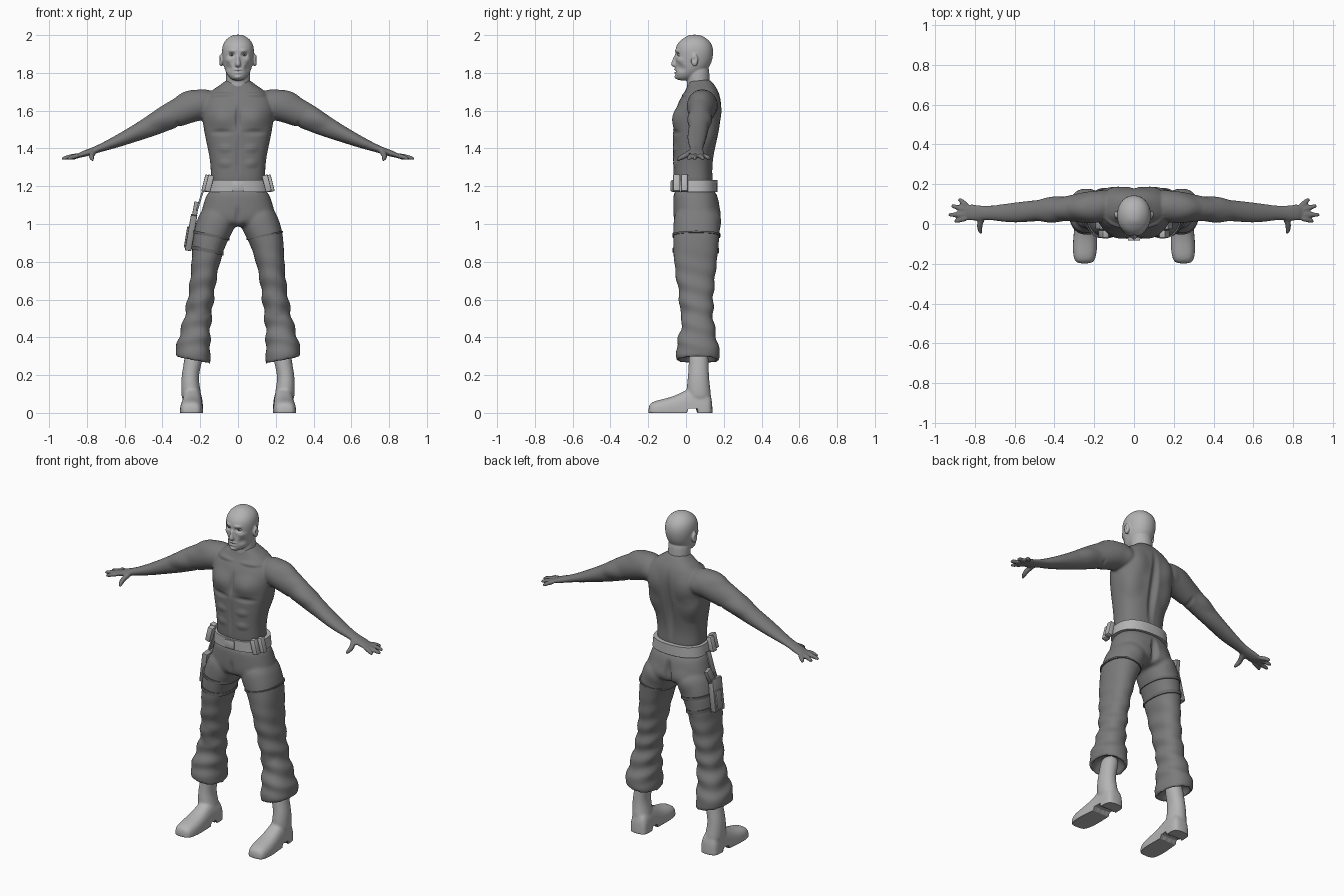
import bpy, bmesh, math
from mathutils import Vector, Matrix

cube = bpy.data.objects.get("Cube")
if cube:
    bpy.data.objects.remove(cube, do_unlink=True)

X, Y, Z = Vector((1, 0, 0)), Vector((0, 1, 0)), Vector((0, 0, 1))


def material(name, value):
    mat = bpy.data.materials.new(name)
    mat.use_nodes = True
    colour = (value, value, value, 1)
    mat.diffuse_color = colour
    shader = next(n for n in mat.node_tree.nodes if n.type == "BSDF_PRINCIPLED")
    shader.inputs["Base Color"].default_value = colour
    return mat


body_grey = material("body grey", 0.19)
trouser_grey = material("trouser grey", 0.2)
strap_grey = material("strap dark grey", 0.14)
gear_grey = material("gear grey", 0.3)
head_grey = material("head light grey", 0.45)
belt_grey = material("belt light grey", 0.46)
boot_grey = material("boot light grey", 0.46)
pupil_grey = material("pupil dark grey", 0.04)


def loft(bm, rings, u=X, v=Y, power=0.9, sides=20):
    """Skin closed rings given as (centre, radius along u, radius along v)."""
    def soft(t):
        return math.copysign(abs(t) ** power, t)
    loops = []
    for centre, a, b in rings:
        loop = []
        for i in range(sides):
            t = math.tau * i / sides
            loop.append(bm.verts.new(Vector(centre) + u * a * soft(math.cos(t)) + v * b * soft(math.sin(t))))
        loops.append(loop)
    for low, high in zip(loops, loops[1:]):
        for i in range(sides):
            j = (i + 1) % sides
            bm.faces.new((low[i], low[j], high[j], high[i]))
    bm.faces.new(loops[0])
    bm.faces.new(loops[-1])


def upright(rows, side=1):
    """Rows of (height, centre x, half width, front y, back y) as rings."""
    return [((side * x, (front + back) / 2, z), w, (back - front) / 2) for z, x, w, front, back in rows]


def tube(bm, points, radii):
    """Round limb through points, such as a finger."""
    points = [Vector(p) for p in points]
    along = (points[-1] - points[0]).normalized()
    u = along.cross(Z).normalized()
    loft(bm, [(p, r, r) for p, r in zip(points, radii)], u, along.cross(u), 1, 10)


def ball(bm, centre, size):
    matrix = Matrix.Translation(centre) @ Matrix.Diagonal((*size, 1))
    bmesh.ops.create_uvsphere(bm, u_segments=16, v_segments=10, radius=1, matrix=matrix)


def finish(name, bm, mat, voxel=0, relax=3):
    """Make the object; with a voxel size, fuse its pieces into one skin."""
    bmesh.ops.recalc_face_normals(bm, faces=bm.faces)
    mesh = bpy.data.meshes.new(name)
    bm.to_mesh(mesh)
    bm.free()
    obj = bpy.data.objects.new(name, mesh)
    bpy.context.collection.objects.link(obj)
    if voxel:
        obj.modifiers.new("round", "SUBSURF").levels = 2
        fuse = obj.modifiers.new("fuse", "REMESH")
        fuse.mode, fuse.voxel_size = "VOXEL", voxel
        ease = obj.modifiers.new("ease", "SMOOTH")
        ease.factor, ease.iterations = 0.5, relax
        graph = bpy.context.evaluated_depsgraph_get()
        obj.data = bpy.data.meshes.new_from_object(obj.evaluated_get(graph))
        obj.modifiers.clear()
    obj.data.materials.clear()
    obj.data.materials.append(mat)
    obj.data.polygons.foreach_set("use_smooth", [True] * len(obj.data.polygons))
    if not voxel:
        obj.data.set_sharp_from_angle(angle=math.radians(40))
    return obj


def reshape(obj, rule):
    """Move every vertex to rule(position, normal)."""
    bm = bmesh.new()
    bm.from_mesh(obj.data)
    for vert in bm.verts:
        vert.co = rule(vert.co, vert.normal)
    bm.to_mesh(obj.data)
    bm.free()


def sculpt(obj, strokes):
    """Push the skin softly inside mirrored ellipsoids (centre, radii, push)."""
    def press(co, normal):
        x, y, z = co
        for (cx, cy, cz), (rx, ry, rz), (px, py, pz) in strokes:
            if abs(z - cz) < rz:
                side = 1 if x >= 0 else -1
                d = ((side * x - cx) / rx) ** 2 + ((y - cy) / ry) ** 2 + ((z - cz) / rz) ** 2
                if d < 1:
                    k = (1 - d) ** 2
                    x, y, z = x + side * px * k, y + py * k, z + pz * k
        return Vector((x, y, z))
    reshape(obj, press)


def box(name, centre, size, mat, lean=0, pitch=0, bevel=0.005):
    bm = bmesh.new()
    bmesh.ops.create_cube(bm, size=1)
    bmesh.ops.scale(bm, vec=size, verts=bm.verts)
    bmesh.ops.bevel(bm, geom=bm.edges[:], offset=bevel, segments=2, affect="EDGES", profile=0.5)
    turn = Matrix.Rotation(lean, 4, "Y") @ Matrix.Rotation(pitch, 4, "X")
    bmesh.ops.transform(bm, matrix=Matrix.Translation(centre) @ turn, verts=bm.verts)
    finish(name, bm, mat)


# Torso, arms and hands as one skin
bm = bmesh.new()
loft(bm, upright([
    (1.16, 0, .15, -.065, .15), (1.27, 0, .143, -.068, .138), (1.36, 0, .152, -.07, .146),
    (1.45, 0, .174, -.07, .168), (1.53, 0, .188, -.07, .183), (1.60, 0, .195, -.06, .19),
    (1.66, 0, .185, -.035, .187), (1.71, 0, .14, 0, .17), (1.745, 0, .08, .01, .145),
    (1.77, 0, .058, .02, .125)]), power=.82)
arm = [(.1, .095, 1.63, .07, .075), (.2, .085, 1.635, .085, .085), (.27, .082, 1.612, .076, .086),
       (.34, .078, 1.585, .062, .08), (.42, .07, 1.545, .056, .072), (.5, .067, 1.503, .053, .056),
       (.56, .06, 1.475, .053, .046), (.64, .055, 1.438, .049, .035), (.74, .056, 1.398, .032, .02),
       (.8, .056, 1.376, .043, .019), (.855, .06, 1.36, .042, .014)]
fingers = [(.088, .885, .13), (.07, .925, .093), (.05, .94, .045), (.03, .908, .012)]
for s in (1, -1):
    loft(bm, [((s * x, y, z), ry, rz) for x, y, z, ry, rz in arm], Y, Z, 1)
    for base, tip_x, tip_y in fingers:
        root, tip = Vector((s * .835, base, 1.364)), Vector((s * tip_x, tip_y, 1.343))
        tube(bm, [root, root.lerp(tip, .5) + Z * .004, tip], [.015, .014, .011])
    tube(bm, [(s * .755, .04, 1.388), (s * .782, -.005, 1.362), (s * .768, -.055, 1.335)], [.018, .016, .012])
body = finish("torso_and_arms", bm, body_grey, .0075)
sculpt(body, [
    ((.09, -.06, 1.565), (.1, .1, .08), (0, -.016, 0)),     # chest
    ((.09, -.07, 1.485), (.09, .1, .022), (0, .008, 0)),
    ((0, -.07, 1.56), (.018, .1, .1), (0, .014, 0)),
    ((.1, -.01, 1.685), (.1, .08, .016), (0, -.009, .004)),  # collarbones
    ((0, -.07, 1.35), (.014, .06, .14), (0, .007, 0)),      # belly
    ((.07, -.06, 1.4), (.05, .06, .03), (0, -.006, 0)),
    ((.07, -.06, 1.32), (.05, .06, .03), (0, -.006, 0)),
    ((0, .18, 1.45), (.035, .1, .28), (0, -.022, 0)),       # spine
    ((.12, .18, 1.59), (.09, .08, .11), (0, .012, 0)),      # shoulder blades
    ((.13, .14, 1.46), (.08, .09, .1), (.008, .008, 0)),
    ((.27, .08, 1.68), (.09, .1, .05), (.004, 0, .01)),     # shoulders and upper arms
    ((.32, .08, 1.53), (.02, .1, .04), (0, 0, .008)),
    ((.42, .03, 1.56), (.09, .06, .06), (0, -.01, 0)),
    ((.42, .12, 1.55), (.09, .06, .06), (0, .01, 0))])

# Head and neck
bm = bmesh.new()
loft(bm, upright([(1.69, 0, .062, .005, .13), (1.74, 0, .063, .005, .125), (1.8, 0, .066, .0, .125),
                  (1.85, 0, .06, .0, .12)]), power=1)
loft(bm, upright([
    (1.758, 0, .03, -.048, .02), (1.785, 0, .055, -.058, .075), (1.82, 0, .073, -.058, .122),
    (1.87, 0, .083, -.056, .142), (1.92, 0, .088, -.061, .148), (1.96, 0, .079, -.046, .135),
    (1.987, 0, .054, -.01, .105), (2.003, 0, .02, .02, .07)]), power=.95)
loft(bm, upright([(1.9, 0, .009, -.064, -.03), (1.865, 0, .012, -.073, -.03),
                  (1.843, 0, .018, -.085, -.03), (1.83, 0, .014, -.07, -.03)]), power=1, sides=12)
for s in (1, -1):
    ball(bm, (s * .09, .045, 1.867), (.011, .02, .033))
head = finish("head_and_neck", bm, head_grey, .0048, 2)
sculpt(head, [
    ((.034, -.055, 1.896), (.026, .05, .017), (0, .016, 0)),  # eye sockets
    ((.034, -.055, 1.918), (.035, .04, .013), (0, -.006, 0)),
    ((.052, -.03, 1.868), (.03, .05, .022), (.002, -.006, 0)),
    ((.056, -.04, 1.825), (.03, .06, .03), (-.006, .005, 0)),
    ((0, -.06, 1.817), (.035, .04, .009), (0, -.007, 0)),    # mouth
    ((0, -.06, 1.809), (.032, .04, .005), (0, .009, 0)),
    ((0, -.06, 1.801), (.03, .04, .009), (0, -.007, 0)),
    ((0, -.06, 1.775), (.03, .04, .018), (0, -.009, 0)),
    ((.1, .042, 1.87), (.014, .013, .02), (-.007, 0, 0))])   # ears

# Eyes
for s, label in ((1, "left"), (-1, "right")):
    bm = bmesh.new()
    ball(bm, (s * .034, -.031, 1.896), (.013, .012, .009))
    finish(label + "_eye", bm, belt_grey)
    bm = bmesh.new()
    ball(bm, (s * .034, -.0415, 1.896), (.005, .003, .005))
    finish(label + "_pupil", bm, pupil_grey)

# Trousers
leg = [(1.09, .095, .085, -.06, .172), (1.0, .115, .105, -.069, .184), (.92, .152, .09, -.07, .177),
       (.8, .172, .073, -.066, .166), (.7, .185, .067, -.052, .152), (.6, .198, .068, -.033, .146),
       (.5, .212, .07, -.014, .142), (.4, .23, .081, -.042, .162), (.32, .238, .094, -.057, .182),
       (.275, .238, .095, -.054, .18), (.272, .238, .078, -.035, .16), (.34, .238, .06, -.01, .14)]
bm = bmesh.new()
loft(bm, upright([(1.2, 0, .153, -.066, .15), (1.13, 0, .177, -.069, .175), (1.06, 0, .2, -.07, .186),
                  (1.01, 0, .2, -.066, .18), (.985, 0, .11, -.03, .13)]), power=.85)
for s in (1, -1):
    loft(bm, upright(leg, s), u=Vector((1, 0, s * .2)), power=.88)
trousers = finish("trousers", bm, trouser_grey, .01)
sculpt(trousers, [
    ((0, .18, 1.06), (.03, .1, .1), (0, -.025, 0)),
    ((0, -.07, 1.04), (.02, .08, .07), (0, .012, 0)),
    ((.09, .17, 1.03), (.09, .08, .08), (0, .01, 0)),
    ((.2, -.03, .56), (.07, .08, .06), (0, -.012, 0))])


def cloth_fold(p, normal):
    depth = .005 * min(1, max(0, (.9 - p.z) * 3)) * min(1, max(0, (p.z - .29) * 12))
    return p + normal * depth * math.sin(p.z * 62 + p.y * 16 + abs(p.x) * 11)


reshape(trousers, cloth_fold)


# Thigh straps follow the leg's cross-section
def strap(name, height, side, thickness):
    upper, lower = next((a, b) for a, b in zip(leg, leg[1:]) if a[0] >= height >= b[0])
    t = (upper[0] - height) / (upper[0] - lower[0])
    z, x, w, front, back = (a + (b - a) * t for a, b in zip(upper, lower))
    grow = .003
    bm = bmesh.new()
    loft(bm, upright([(z + h, x, w + grow, front - grow, back + grow) for h in (-thickness, thickness)], side),
         u=Vector((1, 0, side * .2)), power=.88, sides=40)
    finish(name, bm, strap_grey)


strap("left_thigh_strap", .94, 1, .005)
strap("right_thigh_upper_strap", .94, -1, .008)
strap("right_thigh_lower_strap", .86, -1, .01)

# Belt, buckle and pouches
bm = bmesh.new()
loft(bm, upright([(z, 0, w, -.076, .166) for z, w in ((1.17, .168), (1.232, .16))]), power=.84, sides=48)
finish("belt", bm, belt_grey)
box("buckle", (0, -.077, 1.2), (.06, .012, .05), belt_grey, bevel=.003)
for s, label in ((1, "left"), (-1, "right")):
    for x, y, place in ((.152, -.05, "front"), (.168, -.008, "rear")):
        box(label + "_" + place + "_pouch", (s * x, y, 1.215), (.032, .037, .09), belt_grey, -s * .25)

# Holster on the right thigh, with its sidearm grip and hanger
box("holster", (-.248, .06, .955), (.034, .09, .19), gear_grey, .17, .08)
box("holster_pocket", (-.268, .07, .93), (.02, .05, .11), gear_grey, .17, .08)
box("holster_grip", (-.226, .09, 1.07), (.026, .045, .09), gear_grey, .17, -.35)
box("holster_hanger", (-.2, .045, 1.13), (.01, .035, .13), gear_grey, .3, bevel=.002)


# Boots with a flat sole and a raised arch
def flat_sole(p, normal):
    arch = .022 if .005 < p.y < .06 else 0
    return Vector((p.x, p.y, max(p.z, arch)))


foot = [(-.2, .04, .03), (-.175, .056, .052), (-.12, .063, .064), (-.06, .06, .08), (0, .056, .112),
        (.04, .055, .13), (.1, .057, .12), (.142, .05, .09)]
for s, label in ((1, "left"), (-1, "right")):
    bm = bmesh.new()
    loft(bm, upright([(.34, .228, .05, .015, .12), (.26, .24, .048, .014, .12), (.19, .256, .045, .01, .122),
                      (.12, .25, .052, .0, .13), (.05, .243, .056, .01, .14)], s), power=.95)
    loft(bm, [((s * (.243 - y * .03), y, .01), w, h) for y, w, h in foot], X, Z, .75)
    reshape(finish(label + "_boot", bm, boot_grey, .008), flat_sole)
